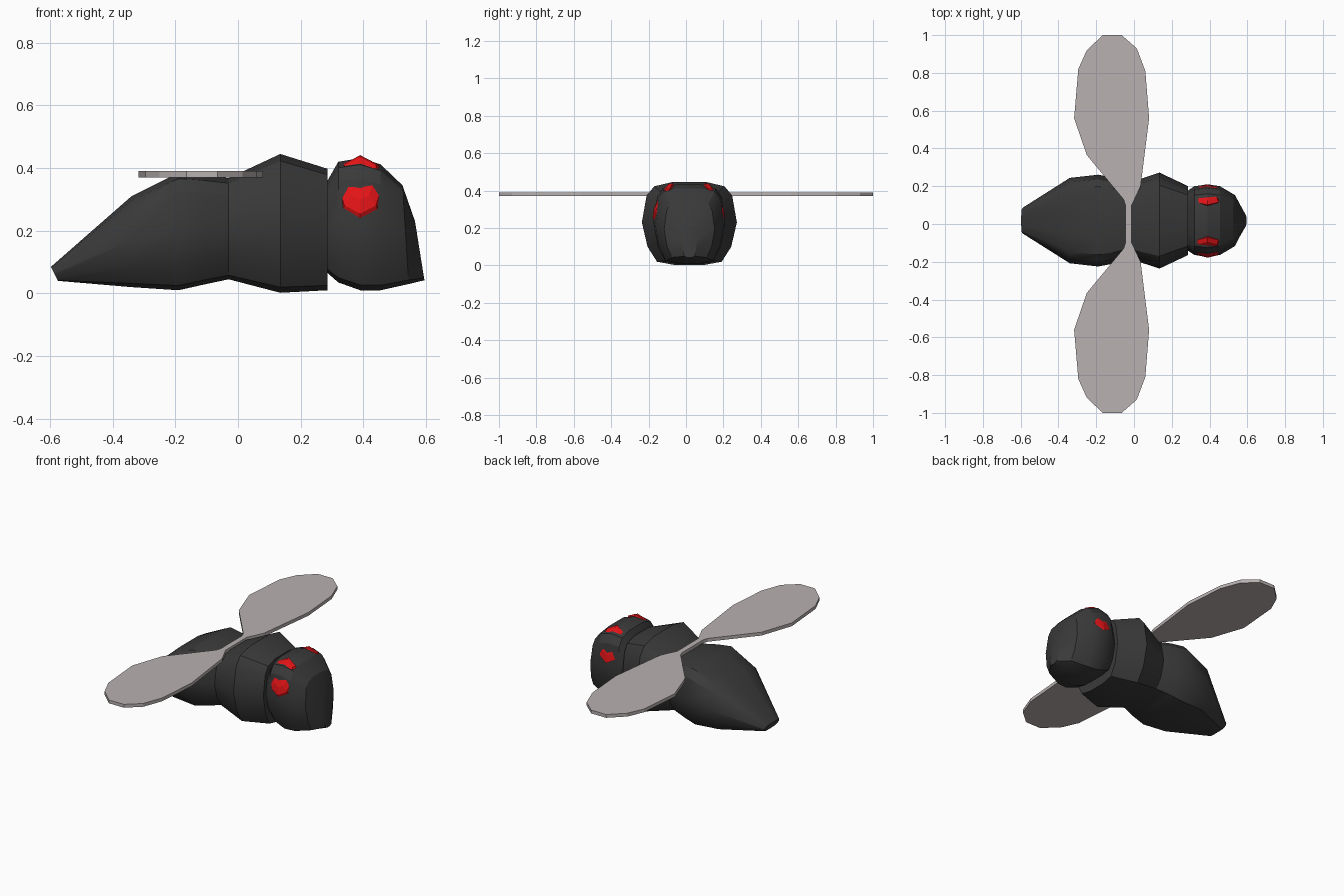
import bpy, bmesh, math
from mathutils import Matrix

cube = bpy.data.objects.get("Cube")
if cube:
    bpy.data.objects.remove(cube)

CY = 0.018  # the body sits slightly off the wing centre line


def material(name, rgb):
    m = bpy.data.materials.new(name)
    m.use_nodes = True
    m.diffuse_color = (*rgb, 1)
    bsdf = m.node_tree.nodes["Principled BSDF"]
    bsdf.inputs["Base Color"].default_value = (*rgb, 1)
    bsdf.inputs["Roughness"].default_value = 0.7
    return m


dark = material("charcoal", (0.042, 0.042, 0.042))
red = material("eye red", (0.78, 0.007, 0.009))
pale = material("wing grey", (0.49, 0.44, 0.44))


def finish(name, bm, mat, smooth=None):
    bmesh.ops.recalc_face_normals(bm, faces=bm.faces)
    me = bpy.data.meshes.new(name)
    bm.to_mesh(me)
    bm.free()
    me.materials.append(mat)
    ob = bpy.data.objects.new(name, me)
    bpy.context.collection.objects.link(ob)
    if smooth:
        bpy.ops.object.select_all(action='DESELECT')
        ob.select_set(True)
        bpy.context.view_layer.objects.active = ob
        bpy.ops.object.shade_smooth_by_angle(angle=math.radians(smooth))
    return ob


# Rounded cross-section: right half in unit width and height, mirrored
HALF = [(0.37, 1), (0.74, 0.9), (0.9, 0.68), (1, 0.03),
        (0.88, -0.56), (0.68, -0.92), (0.3, -1)]
RING = HALF + [(-u, v) for u, v in reversed(HALF)]


def loft(name, sections, mat, smooth):
    """Each section: x at bottom, x at top, low z, high z, half width."""
    bm = bmesh.new()
    rings = []
    for xb, xt, lo, hi, w in sections:
        ring = []
        for u, v in RING:
            t = (v + 1) / 2
            ring.append(bm.verts.new((xb + (xt - xb) * t, CY + u * w, lo + (hi - lo) * t)))
        rings.append(ring)
    n = len(RING)
    for a, b in zip(rings, rings[1:]):
        for i in range(n):
            j = (i + 1) % n
            bm.faces.new((a[i], a[j], b[j], b[i]))
    bm.faces.new(rings[0])
    bm.faces.new(rings[-1])
    return finish(name, bm, mat, smooth)


# Abdomen and thorax
loft("body", [
    (-0.575, -0.597, 0.04, 0.085, 0.07),
    (-0.34, -0.34, 0.02, 0.31, 0.226),
    (-0.19, -0.19, 0.01, 0.385, 0.243),
    (-0.11, -0.11, 0.028, 0.378, 0.228),
    (-0.03, -0.03, 0.045, 0.368, 0.20),
    (0.135, 0.135, 0.002, 0.445, 0.254),
    (0.285, 0.285, 0.01, 0.398, 0.183),
], dark, 30)

# Head, narrowing to a low snout
loft("head", [
    (0.28, 0.28, 0.07, 0.35, 0.155),
    (0.32, 0.32, 0.035, 0.42, 0.182),
    (0.39, 0.39, 0.010, 0.432, 0.192),
    (0.455, 0.455, 0.010, 0.412, 0.182),
    (0.545, 0.525, 0.03, 0.345, 0.135),
    (0.595, 0.565, 0.042, 0.23, 0.04),
], dark, 25)

# Eyes: faceted discs leaning in at the top
for name, s in (("left_side_eye", 1), ("right_side_eye", -1)):
    bm = bmesh.new()
    bmesh.ops.create_uvsphere(bm, u_segments=8, v_segments=6, radius=1)
    place = (Matrix.Translation((0.39, CY - 0.003 + s * 0.135, 0.337))
             @ Matrix.Rotation(-s * math.radians(65), 4, 'X')
             @ Matrix.Diagonal((0.082, 0.115, 0.036, 1)))
    bmesh.ops.transform(bm, matrix=place, verts=bm.verts)
    finish(name, bm, red)

# Wings: one thin plate, half outline mirrored across y
EDGE = [(-0.012, 0.10), (0.035, 0.20), (0.08, 0.56), (0.06, 0.81), (0.015, 0.93),
        (-0.065, 1.0), (-0.165, 1.0), (-0.25, 0.92), (-0.295, 0.82),
        (-0.317, 0.56), (-0.25, 0.365), (-0.055, 0.13), (-0.045, 0.10)]
outline = EDGE + [(x, -y) for x, y in reversed(EDGE)]
bm = bmesh.new()
base = bm.faces.new([bm.verts.new((x, y, 0.37)) for x, y in outline])
top = bmesh.ops.extrude_face_region(bm, geom=[base], use_keep_orig=True)
bmesh.ops.translate(bm, vec=(0, 0, 0.02),
                    verts=[g for g in top["geom"] if isinstance(g, bmesh.types.BMVert)])
finish("wings", bm, pale)
